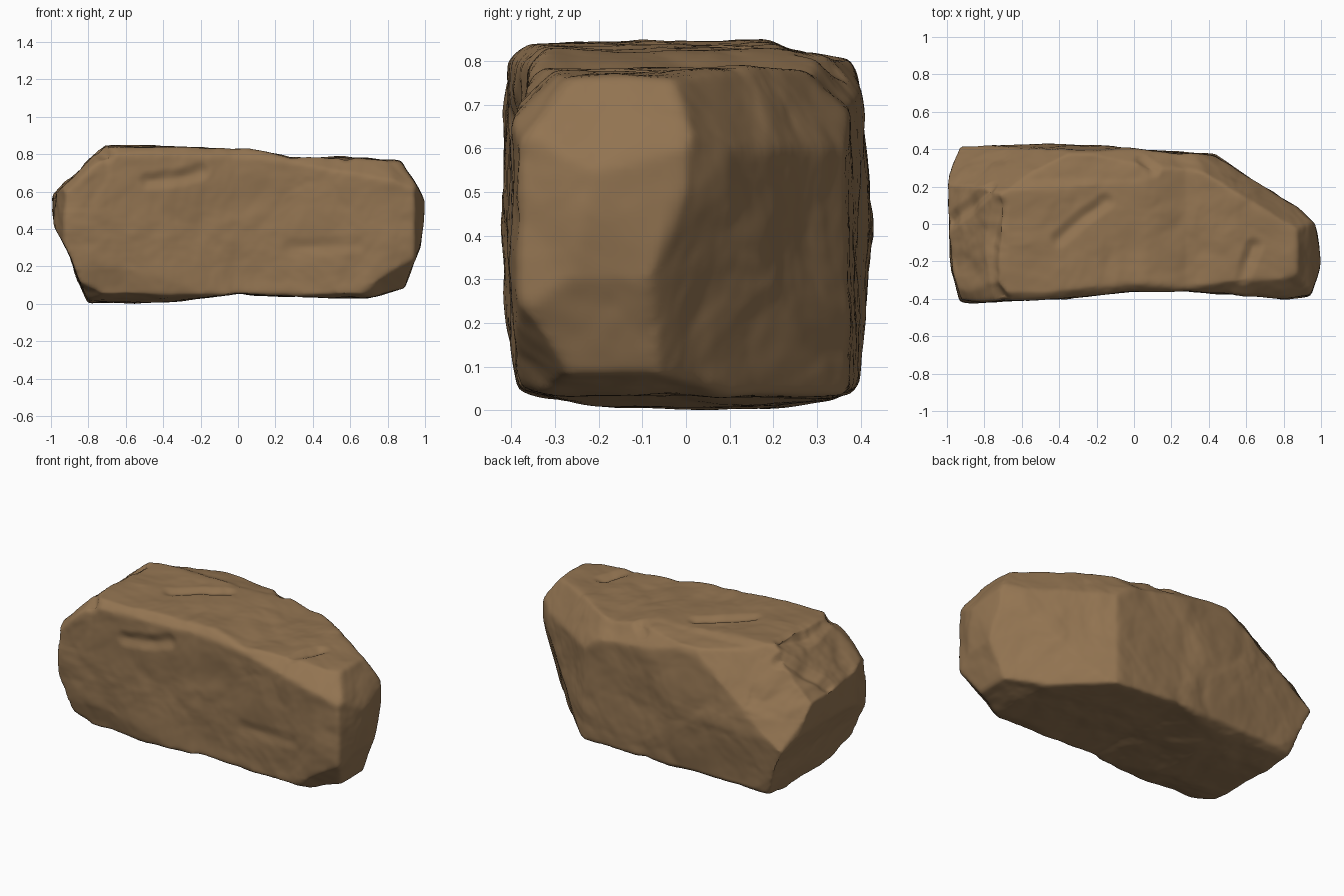
import bpy, bmesh
from mathutils import Vector, noise

if "Cube" in bpy.data.objects:
    bpy.data.objects.remove(bpy.data.objects["Cube"])

# Outlines of the boulder along each axis
FRONT = [(-1.005, .59), (-.88, .68), (-.77, .8), (-.71, .86), (.06, .83), (.28, .783), (.55, .788),
         (.87, .765), (.94, .66), (1.005, .54), (.98, .3), (.89, .085), (.7, .035), (.5, .03), (0, .055),
         (-.4, .01), (-.8, .005), (-.85, .12), (-.9, .26), (-.99, .42)]
TOP = [(-.93, .43), (-.3, .43), (0, .4), (.43, .37), (.56, .285), (.87, .09), (.97, 0),
       (1.005, -.2), (.945, -.385), (.8, -.4), (.3, -.36), (0, -.36), (-.4, -.4), (-.93, -.42),
       (-.98, -.25), (-1.005, 0), (-1.005, .25)]
SIDE = [(-.41, .8), (-.37, .84), (-.1, .855), (.18, .855), (.24, .825), (.38, .81), (.4, .77),
        (.425, .4), (.39, .05), (.33, .025), (.13, 0), (-.15, 0), (-.38, .05), (-.41, .2), (-.425, .68)]


def prism(name, outline, place):
    """Extrude an outline through the whole boulder."""
    bm = bmesh.new()
    face = bm.faces.new([bm.verts.new(place(a, b, -1.5)) for a, b in outline])
    ext = bmesh.ops.extrude_face_region(bm, geom=[face])["geom"]
    shift = Vector(place(0, 0, 3))
    for v in ext:
        if isinstance(v, bmesh.types.BMVert):
            v.co += shift
    bmesh.ops.recalc_face_normals(bm, faces=bm.faces)
    mesh = bpy.data.meshes.new(name)
    bm.to_mesh(mesh)
    bm.free()
    obj = bpy.data.objects.new(name, mesh)
    bpy.context.collection.objects.link(obj)
    return obj


def apply_modifiers(obj):
    graph = bpy.context.evaluated_depsgraph_get()
    mesh = bpy.data.meshes.new_from_object(obj.evaluated_get(graph))
    obj.modifiers.clear()
    obj.data = mesh


# Intersect the three outlines
rock = prism("boulder", FRONT, lambda a, b, d: (a, d, b))
helpers = [prism("top_cutter", TOP, lambda a, b, d: (a, b, d)),
           prism("side_cutter", SIDE, lambda a, b, d: (d, a, b))]
for helper in helpers:
    helper.hide_render = True
    mod = rock.modifiers.new("trim", "BOOLEAN")
    mod.operation, mod.solver, mod.object = "INTERSECT", "EXACT", helper
apply_modifiers(rock)
for helper in helpers:
    bpy.data.objects.remove(helper)

# Split off corners: point on the plane, outward direction
CHIPS = [((-.92, .43, .34), (-.35, .7, .5)),     # upper back, broad end
         ((-.92, .43, .3), (-.2, .9, -.3)),      # lower back, broad end
         ((.2, .38, .71), (.15, .7, .65)),       # upper back edge, middle
         ((.65, .23, .6), (.45, .7, .5)),        # sloped shoulder, narrow end
         ((.95, 0, .45), (.6, .6, -.2)),         # undercut, narrow end
         ((.3, -.36, .76), (.08, -.7, .7)),      # upper front edge
         ((.8, -.39, .68), (.3, -.6, .65)),      # upper front corner
         ((.88, -.38, .2), (.4, -.65, -.6)),     # lower front corner
         ((-.82, -.36, .09), (-.4, -.4, -.8)),   # broad end, lower front
         ((-.88, -.36, .68), (-.55, -.45, .65))]  # broad end, upper front
bm = bmesh.new()
bm.from_mesh(rock.data)
for point, normal in CHIPS:
    geom = bm.verts[:] + bm.edges[:] + bm.faces[:]
    bmesh.ops.bisect_plane(bm, geom=geom, plane_co=point, plane_no=normal, clear_outer=True)
    rim = [e for e in bm.edges if e.is_boundary]
    bmesh.ops.holes_fill(bm, edges=rim)
bmesh.ops.triangulate(bm, faces=bm.faces)
bmesh.ops.recalc_face_normals(bm, faces=bm.faces)
bm.to_mesh(rock.data)
bm.free()

# Even surface with softly worn edges
remesh = rock.modifiers.new("remesh", "REMESH")
remesh.mode, remesh.voxel_size = "VOXEL", .014
worn = rock.modifiers.new("worn", "SMOOTH")
worn.factor, worn.iterations = .5, 6
apply_modifiers(rock)

# Cracks: path points and depth
CRACKS = [([(-.98, .02, .62), (-.78, .18, .78), (-.76, .32, .8)], .03),
          ([(-.7, -.4, .8), (-.76, -.1, .8), (-.72, .1, .84)], .025),
          ([(-.4, -.08, .84), (-.28, .03, .84), (-.15, .12, .83)], .02),
          ([(-.48, -.4, .66), (-.3, -.38, .68), (-.2, -.37, .71)], .02),
          ([(.28, -.36, .3), (.63, -.39, .32)], .008),
          ([(.58, -.28, .76), (.64, -.12, .78)], .025),
          ([(.05, .36, .8), (.1, .3, .82)], .025)]


def crack_depth(p):
    depth = 0
    for path, deep in CRACKS:
        for a, b in zip(path, path[1:]):
            a, b = Vector(a), Vector(b)
            t = max(0, min(1, (p - a).dot(b - a) / (b - a).length_squared))
            gap = (p - a.lerp(b, t)).length
            depth = max(depth, deep * max(0, 1 - gap / .05))
    return depth


# Weathered surface: broad dents, chipped facets and cracks
bm = bmesh.new()
bm.from_mesh(rock.data)
bm.normal_update()
moves = []
for v in bm.verts:
    p = v.co.copy()
    broken = 1.8 if p.x < -.68 and p.z > .5 else 1
    q = p + .1 * noise.noise_vector(p * 3)
    broad = .008 * noise.noise(p * 3.5)
    facets = .01 * (.3 - noise.voronoi(q * 5)[0][0])
    fine = .005 * noise.noise(q * 9) + .0015 * noise.noise(q * 24)
    moves.append(v.normal * (broad + broken * (facets + fine) - crack_depth(p)))
for v, move in zip(bm.verts, moves):
    v.co += move

# Rest on the ground
ground = min(v.co.z for v in bm.verts)
bmesh.ops.translate(bm, verts=bm.verts, vec=(0, 0, -ground))
bm.to_mesh(rock.data)
bm.free()

# Brown stone
stone = bpy.data.materials.new("brown_stone")
stone.use_nodes = True
colour = (.29, .175, .083, 1)
stone.diffuse_color = colour
stone.node_tree.nodes["Principled BSDF"].inputs["Base Color"].default_value = colour
rock.data.materials.clear()
rock.data.materials.append(stone)
for face in rock.data.polygons:
    face.material_index = 0
bpy.context.view_layer.objects.active = rock
rock.select_set(True)
bpy.ops.object.shade_smooth_by_angle(angle=.7)
